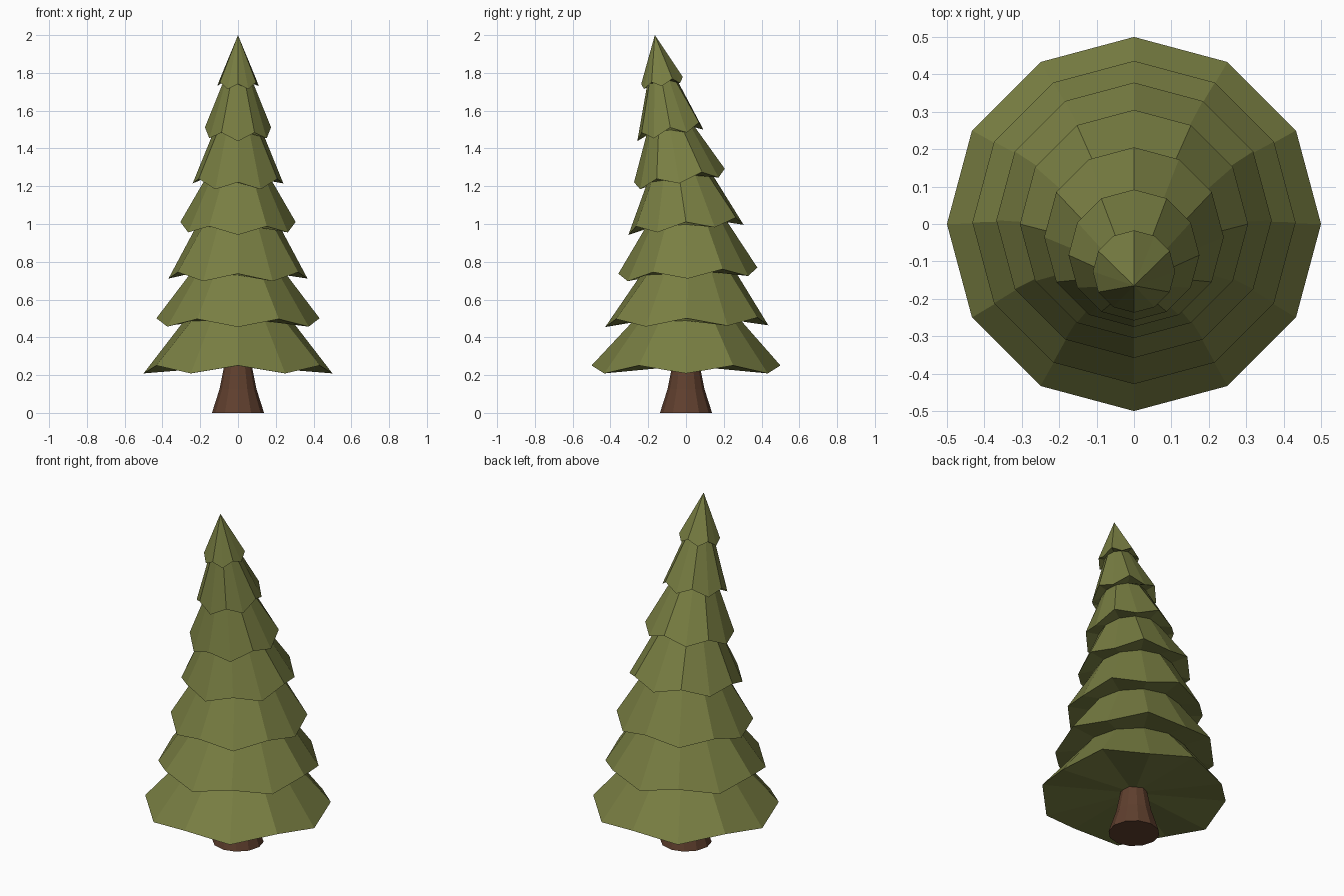
import bpy, bmesh, math

if "Cube" in bpy.data.objects:
    bpy.data.objects.remove(bpy.data.objects["Cube"])

N = 12


def material(name, color):
    m = bpy.data.materials.new(name)
    m.diffuse_color = (*color, 1)
    m.use_nodes = True
    m.node_tree.nodes["Principled BSDF"].inputs["Base Color"].default_value = m.diffuse_color
    return m


def ring(bm, r, y, z, tilt=0.0, zig=0.0):
    """Twelve-sided ring, tilted about x, with alternating heights."""
    vs = []
    for i in range(N):
        a = 2 * math.pi * i / N
        px, py = r * math.cos(a), r * math.sin(a)
        dz = zig if i % 2 else -zig
        vs.append(bm.verts.new((px, y + py, z + dz + py * math.tan(tilt))))
    return vs


def bridge(bm, a, b):
    for i in range(N):
        j = (i + 1) % N
        bm.faces.new((a[i], a[j], b[j], b[i]))


def fan(bm, a, co):
    c = bm.verts.new(co)
    for i in range(N):
        bm.faces.new((a[i], a[(i + 1) % N], c))


def finish(bm, name, mat):
    bmesh.ops.recalc_face_normals(bm, faces=bm.faces[:])
    me = bpy.data.meshes.new(name)
    bm.to_mesh(me)
    bm.free()
    me.materials.append(mat)
    bpy.context.collection.objects.link(bpy.data.objects.new(name, me))


# Foliage: each tier is (rim radius, centre y, rim height, tilt degrees,
# radius where the tier below tucks in underneath)
tiers = [
    (0.50, 0.0, 0.23, 0.0, 0),
    (0.432, 0.004, 0.48, 0.6, 0.285),
    (0.368, 0.01, 0.732, 2.5, 0.25),
    (0.305, 0.0, 0.99, 5.0, 0.215),
    (0.24, -0.035, 1.236, 8.5, 0.17),
    (0.175, -0.083, 1.49, 10.0, 0.125),
    (0.11, -0.127, 1.745, 9.5, 0.078),
]
bm = bmesh.new()
rim = None
for k, (r, y, z, tilt, inner) in enumerate(tiers):
    t = math.radians(tilt)
    zig = 0.021 if k % 2 == 0 else -0.021
    if k > 5:
        zig = 0.015
    new_rim = ring(bm, r, y, z, t, zig)
    if rim is None:
        fan(bm, new_rim, (0, 0, 0.25))
    else:
        tuck = ring(bm, inner, y, z + 0.008, t)
        bridge(bm, rim, tuck)
        bridge(bm, tuck, new_rim)
    rim = new_rim
fan(bm, rim, (0, -0.165, 2.0))
finish(bm, "foliage", material("leaf_green", (0.19, 0.21, 0.055)))

# Trunk: flared at the ground
bm = bmesh.new()
rings = [ring(bm, r, 0, z) for r, z in ((0.138, 0), (0.098, 0.125), (0.073, 0.25))]
for a, b in zip(rings, rings[1:]):
    bridge(bm, a, b)
bm.faces.new(rings[0])
bm.faces.new(rings[-1])
finish(bm, "trunk", material("bark_brown", (0.115, 0.05, 0.027)))
